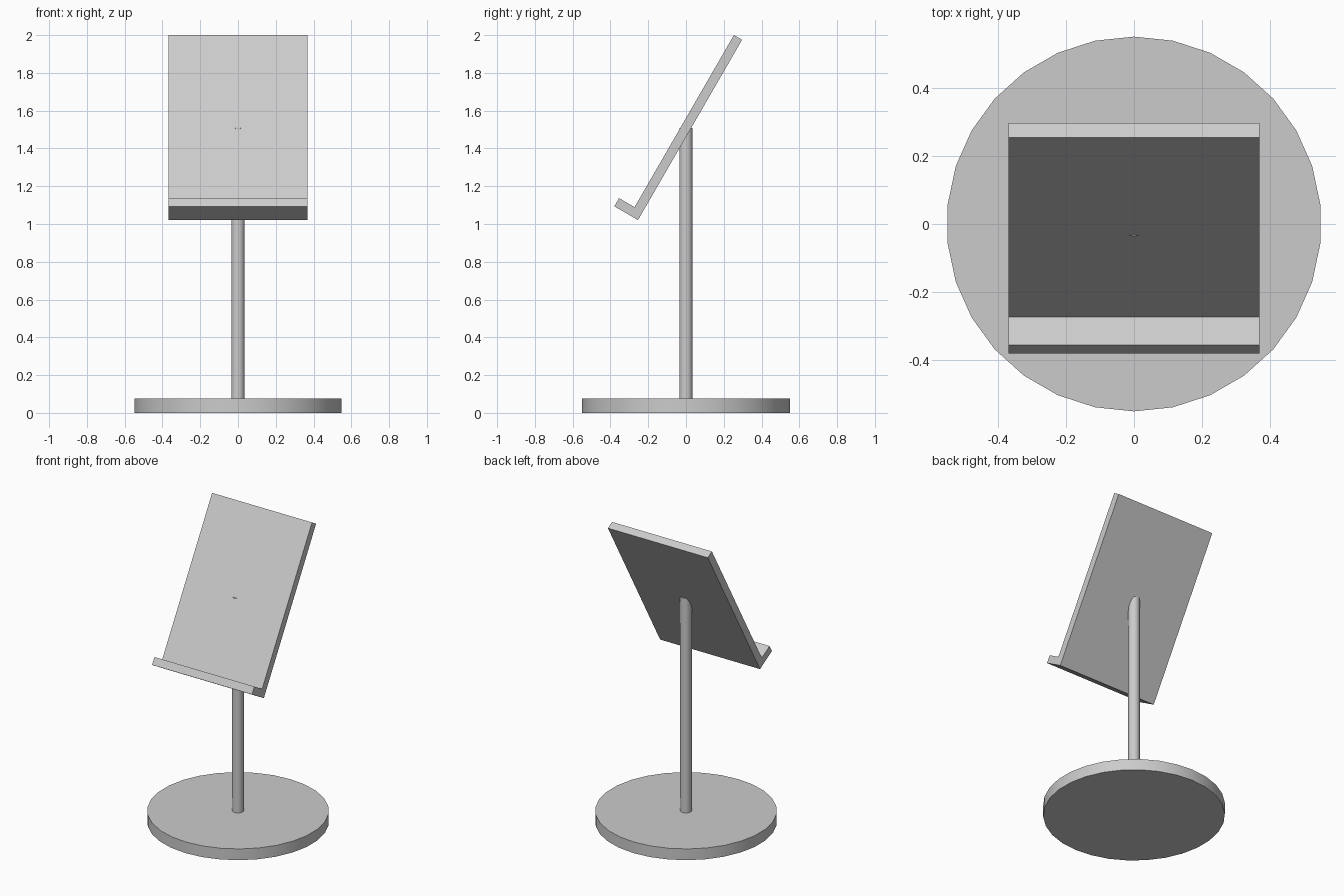
import bpy
import bmesh
from math import radians
from mathutils import Vector, Matrix

if "Cube" in bpy.data.objects:
    bpy.data.objects.remove(bpy.data.objects["Cube"])


def cylinder(name, radius, z0, z1, sides=30):
    bpy.ops.mesh.primitive_cylinder_add(
        vertices=sides, radius=radius, depth=z1 - z0, location=(0, 0, (z0 + z1) / 2))
    ob = bpy.context.object
    ob.name = name
    bpy.ops.object.shade_smooth_by_angle(angle=radians(30))
    return ob


def extrude_profile(name, points, width):
    """Extrude a (y, z) outline along x, centred on x = 0."""
    bm = bmesh.new()
    face = bm.faces.new([bm.verts.new((-width / 2, y, z)) for y, z in points])
    ext = bmesh.ops.extrude_face_region(bm, geom=[face])
    verts = [g for g in ext["geom"] if isinstance(g, bmesh.types.BMVert)]
    bmesh.ops.translate(bm, verts=verts, vec=(width, 0, 0))
    bmesh.ops.recalc_face_normals(bm, faces=bm.faces)
    mesh = bpy.data.meshes.new(name)
    bm.to_mesh(mesh)
    bm.free()
    ob = bpy.data.objects.new(name, mesh)
    bpy.context.collection.objects.link(ob)
    return ob


# Round foot and upright pole
cylinder("base", 0.55, 0, 0.075)
cylinder("pole", 0.035, 0.06, 1.508)

# Tilted back rest with a ledge: an L outline, hinged at its lower back corner
length, ledge, thick = 1.102, 0.145, 0.05
tray = extrude_profile("tray", [
    (0, 0), (0, length), (-thick, length), (-thick, thick),
    (-ledge, thick), (-ledge, 0)], 0.738)
tray.data.transform(Matrix.Translation((0, -0.254, 1.021))
                    @ Matrix.Rotation(radians(-30), 4, 'X'))
